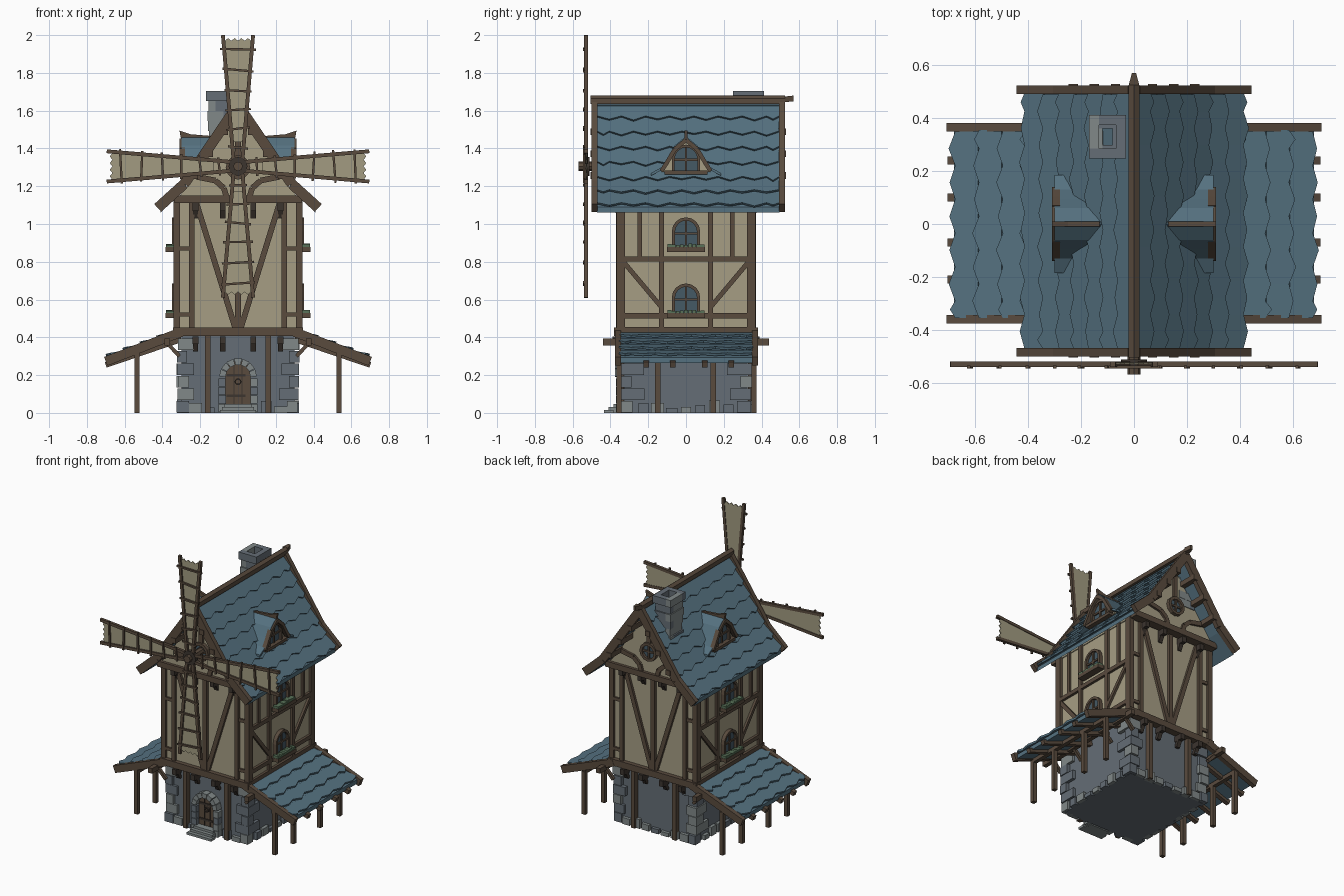
import bpy, bmesh, math, random
from mathutils import Vector

random.seed(4)
if "Cube" in bpy.data.objects:
    bpy.data.objects.remove(bpy.data.objects["Cube"])


def material(name, color):
    m = bpy.data.materials.new(name)
    m.use_nodes = True
    m.diffuse_color = (*color, 1)
    node = m.node_tree.nodes["Principled BSDF"]
    node.inputs["Base Color"].default_value = (*color, 1)
    node.inputs["Roughness"].default_value = 0.9
    return m


WOOD = material("wood", (0.1, 0.07, 0.048))
DARK = material("dark_wood", (0.045, 0.035, 0.028))
PLASTER = material("plaster", (0.38, 0.34, 0.23))
CLOTH = material("cloth", (0.36, 0.33, 0.22))
TILE = material("tile", (0.09, 0.165, 0.215))
STONE = material("stone", (0.13, 0.155, 0.18))
PALE = material("pale_stone", (0.22, 0.25, 0.25))
GLASS = material("glass", (0.06, 0.1, 0.13))
LEAF = material("leaf", (0.1, 0.17, 0.1))


class Part:
    """One named mesh object gathered from simple solids."""

    def __init__(self, name, mat):
        self.name, self.mat, self.bm = name, mat, bmesh.new()

    def prism(self, pts, vec):
        a = [self.bm.verts.new(p) for p in pts]
        b = [self.bm.verts.new(Vector(p) + Vector(vec)) for p in pts]
        self.bm.faces.new(a)
        self.bm.faces.new(b[::-1])
        for i in range(len(a)):
            j = (i + 1) % len(a)
            self.bm.faces.new((a[j], a[i], b[i], b[j]))

    def beam(self, a, b, w, d, n):
        a, b, n = Vector(a), Vector(b), Vector(n)
        side = (b - a).cross(n).normalized() * w / 2
        n = n.normalized() * d / 2
        self.prism([a + side + n, a - side + n, a - side - n, a + side - n], b - a)

    def box(self, c, size):
        x, y, z = size
        c = Vector(c) - Vector((0, 0, z / 2))
        self.beam(c, c + Vector((0, 0, z)), y, x, (1, 0, 0))

    def chain(self, pts, w, d, n):
        for a, b in zip(pts, pts[1:]):
            self.beam(a, b, w, d, n)

    def ring(self, outer, inner, vec, gap=0):
        for i in range(len(outer) - 1):
            o, p, q, r = (Vector(v) for v in (outer[i], outer[i + 1], inner[i + 1], inner[i]))
            self.prism([o.lerp(p, gap), p.lerp(o, gap), q.lerp(r, gap), r.lerp(q, gap)], vec)

    def finish(self):
        bmesh.ops.recalc_face_normals(self.bm, faces=self.bm.faces)
        me = bpy.data.meshes.new(self.name)
        self.bm.to_mesh(me)
        self.bm.free()
        me.materials.append(self.mat)
        bpy.context.collection.objects.link(bpy.data.objects.new(self.name, me))


PARTS = {}


def part(name, mat):
    return PARTS.setdefault(name, Part(name, mat))


def end_wall(s):
    return lambda u, v, d: Vector((u, s * d, v))


def side_wall(s):
    return lambda u, v, d: Vector((s * d, u, v))


def arch(w, h, z, n=8):
    top = [(w * math.cos(math.pi * i / n), z + h - w + w * math.sin(math.pi * i / n)) for i in range(n + 1)]
    return [(w, z)] + top + [(-w, z)]


def circle(r, z, n=12):
    return [(r * math.cos(math.tau * i / n), z + r * math.sin(math.tau * i / n)) for i in range(n + 1)]


def window(P, outer, inner, d, cross):
    out = P(0, 0, 1)
    at = lambda pts, dd: [P(u, v, dd) for u, v in pts]
    part("window_glass", GLASS).prism(at(inner[:-1] if inner[0] == inner[-1] else inner, d), out * 0.008)
    part("window_frames", WOOD).ring(at(outer, d), at(inner, d), out * 0.025)
    for u0, v0, u1, v1 in cross:
        part("window_bars", WOOD).beam(P(u0, v0, d + 0.01), P(u1, v1, d + 0.01), 0.012, 0.014, out)


def stone_part():
    return part(*random.choice([("dark_stones", STONE), ("pale_stones", PALE)]))


# Walls and attic
part("stone_base", STONE).box((0, 0, 0.21), (0.6, 0.65, 0.42))
part("upper_walls", PLASTER).box((0, 0, 0.78), (0.65, 0.7, 0.72))
gable = [(-0.33, 1.12), (0.33, 1.12), (0.27, 1.2), (0, 1.58), (-0.27, 1.2)]
part("gable_walls", PLASTER).prism([(x, -0.4, z) for x, z in gable], (0, 0.8, 0))

# Timber frame on the end walls
timber = part("timber_frame", WOOD)
corbels = part("corbels", DARK)
for s in (-1, 1):
    P = end_wall(s)
    n = P(0, 0, 1)
    timber.beam(P(-0.345, 0.43, 0.355), P(0.345, 0.43, 0.355), 0.045, 0.05, n)
    timber.beam(P(-0.335, 1.13, 0.39), P(0.335, 1.13, 0.39), 0.04, 0.06, n)
    timber.beam(P(0, 0.44, 0.35), P(0, 1.13, 0.35), 0.03, 0.04, n)
    for m in (-1, 1):
        timber.beam(P(m * 0.325, 0.43, 0.345), P(m * 0.325, 1.13, 0.345), 0.035, 0.045, n)
        timber.beam(P(m * 0.245, 0.43, 0.35), P(m * 0.245, 1.13, 0.35), 0.028, 0.035, n)
        timber.beam(P(m * 0.015, 0.45, 0.35), P(m * 0.22, 1.11, 0.35), 0.03, 0.035, n)
        for z in (0.52, 0.87):
            timber.beam(P(m * 0.25, z, 0.35), P(m * 0.32, z, 0.35), 0.022, 0.025, n)
        timber.chain([P(m * u, v, 0.4) for u, v in ((0.06, 1.14), (0.075, 1.19), (0.12, 1.23), (0.22, 1.25))], 0.03, 0.03, n)
        part("base_posts", WOOD).beam(P(m * 0.16, 0, 0.345), P(m * 0.16, 0.42, 0.345), 0.03, 0.035, n)
        for u in (0.08, 0.225):
            for z, d in ((0.385, 0.36), (1.09, 0.375)):
                corbels.beam(P(m * u, z, 0.3), P(m * u, z, d + 0.03), 0.03, 0.04, (0, 0, 1))
                corbels.beam(P(m * u, z - 0.06, d - 0.03), P(m * u, z, d), 0.028, 0.025, n)
    window(P, circle(0.065, 1.3), circle(0.045, 1.3), 0.4, [(-0.05, 1.3, 0.05, 1.3), (0, 1.25, 0, 1.35)])
    timber.beam(P(0, 1.36, 0.4), P(0, 1.56, 0.4), 0.03, 0.03, n)

# Timber, windows and planters on the side walls
for s in (-1, 1):
    P = side_wall(s)
    n = P(0, 0, 1)
    for z in (0.44, 0.515, 0.815):
        timber.beam(P(-0.36, z, 0.325), P(0.36, z, 0.325), 0.028, 0.035, n)
    for m in (-1, 1):
        timber.beam(P(m * 0.13, 0.44, 0.325), P(m * 0.13, 1.15, 0.325), 0.028, 0.035, n)
        timber.beam(P(m * 0.245, 0.82, 0.325), P(m * 0.245, 1.15, 0.325), 0.022, 0.03, n)
        timber.beam(P(m * 0.34, 0.81, 0.325), P(m * 0.13, 0.56, 0.325), 0.025, 0.03, n)
    for z in (0.53, 0.88):
        bars = [(0, z, 0, z + 0.14), (-0.06, z + 0.07, 0.06, z + 0.07)]
        window(P, arch(0.075, 0.155, z), arch(0.058, 0.138, z), 0.325, bars)
        part("planters", WOOD).box(P(0, z - 0.015, 0.358), (0.05, 0.2, 0.025))
        for i in range(9):
            part("planter_leaves", LEAF).box(P(i * 0.022 - 0.088, z + 0.003, 0.36), (0.04, 0.02, random.uniform(0.01, 0.026)))

# Corner stones and footing stones
for sx in (-1, 1):
    for sy in (-1, 1):
        for i in range(6):
            lx, ly = ((0.09, 0.12) if i % 2 else (0.06, 0.07))
            lx, ly = lx * random.uniform(0.85, 1.15), ly * random.uniform(0.85, 1.15)
            ox, oy = 0.315 + random.uniform(0, 0.012), 0.34 + random.uniform(0, 0.015)
            stone_part().box((sx * (ox - lx / 2), sy * (oy - ly / 2), i * 0.066 + 0.033), (lx, ly, 0.062))
for s in (-1, 1):
    for i in range(7):
        h = random.uniform(0.025, 0.075)
        u = i * 0.075 - 0.225
        stone_part().box((s * 0.305, u, h / 2), (0.035, random.uniform(0.05, 0.07), h))
        if s > 0 or abs(u) > 0.1:
            stone_part().box((u, s * 0.33, h / 2), (random.uniform(0.05, 0.07), 0.035, h))

# Door, stone surround and steps
P = end_wall(-1)
part("door", WOOD).prism([P(u, v, 0.32) for u, v in arch(0.066, 0.235, 0.04)], (0, -0.02, 0))
for u in (-0.022, 0.022):
    part("door_grooves", DARK).beam(P(u, 0.045, 0.341), P(u, 0.25, 0.341), 0.005, 0.004, (0, 1, 0))
for z in (0.09, 0.2):
    part("door_hinges", DARK).beam(P(-0.06, z, 0.342), P(0.04, z, 0.342), 0.014, 0.008, (0, 1, 0))
part("door_ring", DARK).ring([P(u, v, 0.34) for u, v in circle(0.018, 0.165)], [P(u, v, 0.34) for u, v in circle(0.011, 0.165)], (0, -0.012, 0))
outer, inner = arch(0.1, 0.29, 0, 7), arch(0.066, 0.256, 0, 7)
for k in range(1, 5):
    for m in (-1, 1):
        stone_part().box((m * 0.085, -0.345, k * 0.045 - 0.02), (random.uniform(0.034, 0.046), 0.05, 0.042))
part("door_arch", PALE).ring([P(u, v, 0.32) for u, v in outer[1:-1]], [P(u, v, 0.32) for u, v in inner[1:-1]], (0, -0.055, 0), 0.04)
for i in range(3):
    part("steps", PALE).box((0, -0.36 - i * 0.025, 0.024 - i * 0.008), (0.15 + i * 0.02, 0.05, 0.048 - i * 0.016))


# Roofs: a slab with rows of pointed tiles
def along(path, s):
    for a, b in zip(path, path[1:]):
        a, b = Vector(a), Vector(b)
        l = (b - a).length
        if s <= l or b == Vector(path[-1]):
            t = (b - a) / l
            return a + t * s, Vector((-t.y, t.x))
        s -= l


def tiled_roof(name, path, m, y0, y1, rows, w):
    total = sum((Vector(b) - Vector(a)).length for a, b in zip(path, path[1:]))
    low = [(x, z - 0.035) for x, z in path]
    slab = [(m * x, y0, z - 0.006) for x, z in path] + [(m * x, y0, z) for x, z in low[::-1]]
    part(name + "_slab", TILE).prism(slab, (0, y1 - y0, 0))
    for r in range(rows):
        s0, s1 = total * r / rows, total * (r + 1) / rows + 0.012
        y = y0 - (w / 2 if r % 2 else 0)
        while y < y1 - 0.01:
            ya, yb, drop = max(y, y0), min(y + w, y1), random.uniform(-0.006, 0.006)
            pts = []
            for s, yy, lift in ((s0, ya, 0), (s0, yb, 0), (s1 - 0.022, yb, 0.016), (s1 + drop, (ya + yb) / 2, 0.018), (s1 - 0.022, ya, 0.016)):
                p, n = along(path, s)
                p = p + n * lift
                pts.append((m * p.x, yy, p.y))
            part(name + "_tiles", TILE).prism(pts, (-m * n.x * 0.013, 0, -n.y * 0.013))
            y += w


main = [(0, 1.635), (0.29, 1.215), (0.41, 1.095)]
lean = [(0.32, 0.43), (0.68, 0.3)]
barge = part("barge_boards", WOOD)
rafters = part("rafters", WOOD)
for m in (-1, 1):
    tiled_roof("main_roof", main, m, -0.47, 0.495, 7, 0.128)
    for y in (-0.485, 0.508):
        barge.chain([(m * x, y, z) for x, z in ((0, 1.63), (0.285, 1.212), (0.425, 1.085))], 0.055, 0.032, (0, 1, 0))
    for x in (0.07, 0.15, 0.23):
        z = 1.59 - x * 1.45
        part("purlins", WOOD).beam((m * x, -0.505, z), (m * x, 0.53, z), 0.035, 0.035, (0, 0, 1))
    # Lean-to shelter
    tiled_roof("lean_roof", lean, m, -0.355, 0.355, 4, 0.128)
    for y in (-0.36, 0.365):
        barge.beam((m * 0.3, y, 0.428), (m * 0.7, y, 0.273), 0.05, 0.032, (0, 1, 0))
    for y in (-0.21, -0.07, 0.1, 0.24):
        rafters.beam((m * 0.3, y, 0.39), (m * 0.7, y, 0.254), 0.03, 0.03, (0, 1, 0))
    rafters.beam((m * 0.375, -0.44, 0.375), (m * 0.375, 0.44, 0.375), 0.03, 0.035, (0, 0, 1))
    rafters.beam((m * 0.535, -0.37, 0.3), (m * 0.535, 0.37, 0.3), 0.028, 0.028, (0, 0, 1))
    for y in (-0.355, -0.15, 0.145, 0.36):
        part("shelter_posts", WOOD).box((m * 0.535, y, 0.15), (0.028, 0.028, 0.3))
        rafters.beam((m * 0.31, y, 0.3), (m * 0.38, y, 0.375), 0.02, 0.02, (0, 1, 0))
ridge = [(0.02, 1.635), (0.02, 1.665), (0, 1.68), (-0.02, 1.665), (-0.02, 1.635)]
part("ridge_beam", WOOD).prism([(x, -0.505, z) for x, z in ridge], (0, 1.03, 0))
part("ridge_tip", WOOD).prism([(-0.02, 0.525, 1.675), (0.02, 0.525, 1.675), (0.008, 0.57, 1.68), (-0.008, 0.57, 1.68)], (0, 0, -0.03))

# Flared dormers
half = [(0.185, 1.255), (0.13, 1.285), (0.095, 1.34), (0.06, 1.4), (0, 1.45)]
curve = half + [(-y, z) for y, z in half[-2::-1]]
for m in (-1, 1):
    P = side_wall(m)
    for (ya, za), (yb, zb) in zip(curve, curve[1:]):
        back = lambda z: (1.62 - z) / 1.45
        pts = [P(ya, za, 0.3), P(yb, zb, 0.3), P(yb, zb, back(zb)), P(ya, za, back(za))]
        part("dormer_roofs", TILE).prism(pts, (0, 0, 0.015))
    part("dormer_trim", WOOD).chain([P(y, z - 0.005, 0.295) for y, z in curve[1:-1]], 0.022, 0.03, (1, 0, 0))
    part("dormer_walls", PLASTER).prism([P(y, z - 0.01, 0.18) for y, z in curve[1:-1]], P(0, 0, 0.09))
    part("dormer_sills", WOOD).box(P(0, 1.272, 0.28), (0.05, 0.23, 0.02))
    part("dormer_ridges", WOOD).prism([P(-0.009, z, x) for x, z in ((0.12, 1.44), (0.3, 1.44), (0.31, 1.495), (0.25, 1.475), (0.13, 1.465))], (0, 0.018, 0))
    window(P, arch(0.075, 0.145, 1.275), arch(0.06, 0.13, 1.275), 0.268, [(0, 1.28, 0, 1.41), (-0.06, 1.34, 0.06, 1.34)])

# Chimney of stacked stones around an open flue
for i in range(7):
    g = 0.012 if i == 6 else random.uniform(-0.008, 0.006)
    hx, hy, t, z = 0.058 + g, 0.07 + g, 0.038, 1.36 + i * 0.053
    f = 1 if i % 2 else -1
    for k in (-1, 1):
        stone_part().box((-0.1 + k * (hx - t / 2), 0.33 + f * k * t / 2, z), (t, 2 * hy - t, 0.051))
        stone_part().box((-0.1 - k * t / 2, 0.33 + f * k * (hy - t / 2), z), (2 * hx - t, t, 0.051))

# Sails, hub and shaft
HZ, SY = 1.305, -0.53
for k in range(4):
    c, sn = round(math.cos(k * math.pi / 2)), round(math.sin(k * math.pi / 2))
    S = lambda r, w, y=0: Vector((c * r - sn * w, SY + y, HZ + sn * r + c * w))
    n = (0, 1, 0)
    for m in (-1, 1):
        part("sail_spars", WOOD).beam(S(0.04, m * 0.024), S(0.695, m * 0.08), 0.02, 0.02, n)
    tip = [(0.665 + (0.014 if i % 2 else 0), 0.07 - i * 0.0175) for i in range(9)]
    part("sail_cloth", CLOTH).prism([S(r, w) for r, w in [(0.13, -0.03), (0.13, 0.03)] + tip], (0, 0.006, 0))
    for r in (0.1, 0.2, 0.3, 0.4, 0.51, 0.62):
        w = 0.035 + r * 0.085 + random.uniform(0, 0.01)
        t = random.uniform(-0.008, 0.008)
        part("sail_rungs", WOOD).beam(S(r - t, -w, -0.01), S(r + t, w, -0.01), 0.012, 0.012, n)
part("hub_plate", DARK).prism([(x, SY - 0.012, z) for x, z in circle(0.05, HZ)[:-1]], (0, 0.03, 0))
part("hub_shaft", WOOD).prism([(x, -0.568, z) for x, z in circle(0.025, HZ, 8)[:-1]], (0, 0.2, 0))

for p in PARTS.values():
    p.finish()
